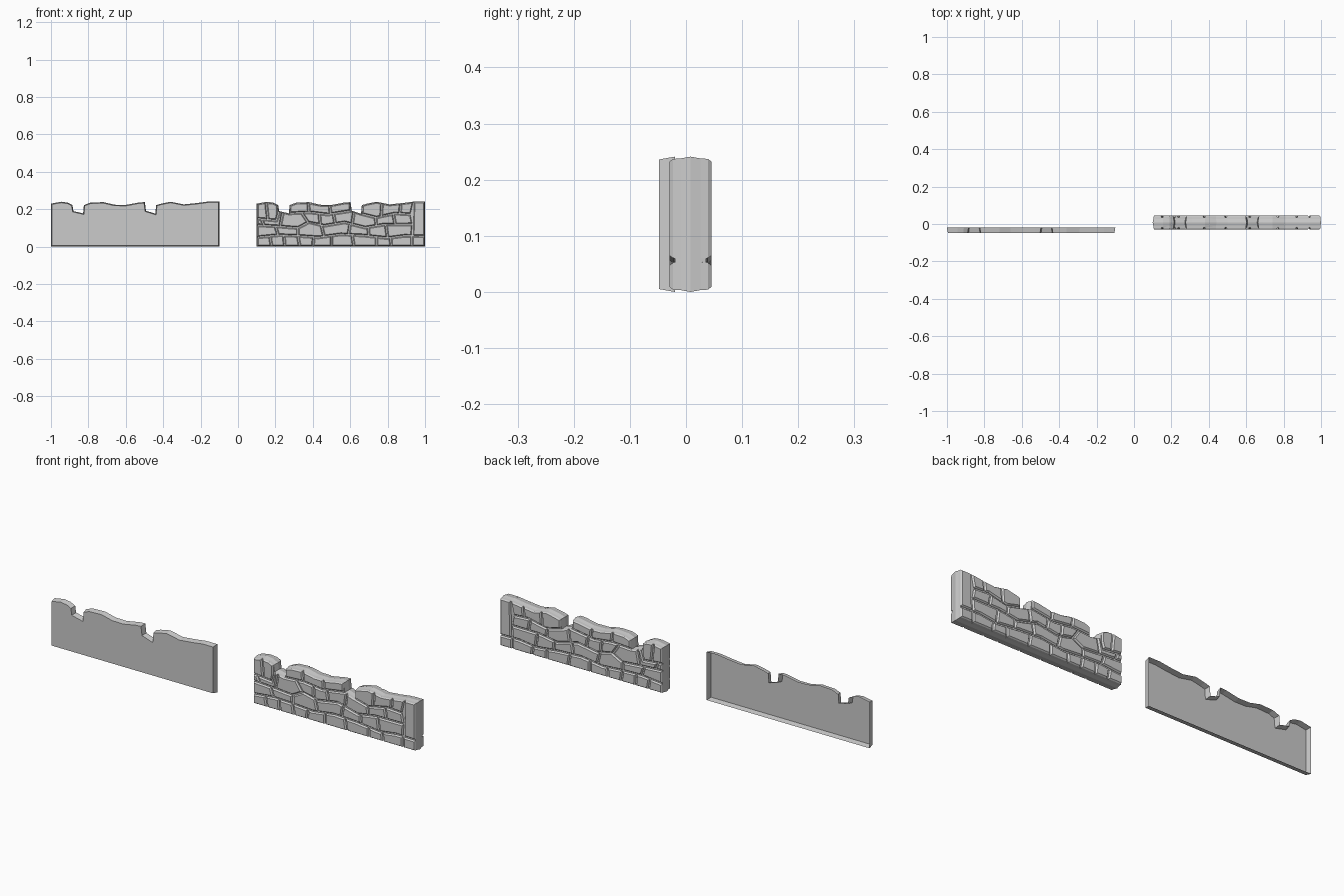
import bpy, bmesh
from mathutils import Vector

if "Cube" in bpy.data.objects:
    bpy.data.objects.remove(bpy.data.objects["Cube"])

# Broken top outline of the wall (local x 0..0.9), with two notches
TOP = [(0, .23), (.055, .24), (.09, .235), (.115, .222), (.12, .19), (.172, .178), (.176, .222),
       (.21, .235), (.28, .238), (.34, .224), (.40, .223), (.47, .236), (.502, .238), (.508, .192),
       (.558, .176), (.562, .222), (.59, .23), (.64, .24), (.71, .226), (.78, .233), (.84, .241), (.9, .241)]
# Wavy course lines between the stones
L0 = [(0, 0), (.9, 0)]
L1 = [(0, .05), (.12, .062), (.22, .058), (.33, .05), (.45, .066), (.57, .06), (.70, .046), (.79, .058), (.9, .056)]
L2 = [(0, .115), (.12, .108), (.22, .10), (.28, .132), (.36, .112), (.47, .13), (.58, .102), (.68, .118), (.9, .12)]
L3 = [(0, .15), (.105, .14), (.12, .19), (.172, .178), (.28, .184), (.38, .172), (.508, .192),
      (.558, .176), (.64, .155), (.74, .178), (.9, .168)]
# Each course: lower line, upper line, joints as (x at bottom, x at top)
COURSES = [
    (L0, L1, [(0, 0), (.08, .07), (.15, .145), (.23, .22), (.30, .305), (.40, .40),
              (.52, .51), (.64, .64), (.72, .715), (.83, .83), (.9, .9)]),
    (L1, L2, [(0, 0), (.115, .10), (.22, .22), (.36, .345), (.49, .50), (.60, .595), (.70, .69), (.83, .835)]),
    (L2, L3, [(0, 0), (.04, .025), (.125, .14), (.275, .24), (.34, .335), (.42, .41),
              (.51, .52), (.64, .635), (.74, .73), (.835, .825)]),
    (L3, TOP, [(0, 0), (.06, .05), (.115, .115)]),
    (L3, TOP, [(.176, .176), (.28, .275), (.395, .39), (.502, .502)]),
    (L3, TOP, [(.562, .562), (.665, .67), (.765, .77), (.825, .84)]),
    (L1, TOP, [(.833, .838), (.9, .9)]),
]


def clip(line, a, b):
    """Part of a polyline between x = a and x = b."""
    def at(x):
        for (x0, z0), (x1, z1) in zip(line, line[1:]):
            if x0 <= x <= x1:
                return (x, z0 + (z1 - z0) * (x - x0) / (x1 - x0))
    mid = [p for p in line if a + .008 < p[0] < b - .008]
    return [at(a)] + mid + [at(b)]


def inset(poly, d):
    """Shrink a counter-clockwise outline by d with mitred corners."""
    out = []
    for i, p in enumerate(poly):
        p, a, b = Vector(p), Vector(poly[i - 1]), Vector(poly[(i + 1) % len(poly)])
        u, v = (p - a).normalized(), (b - p).normalized()
        n, m = Vector((-u.y, u.x)), Vector((-v.y, v.x))
        out.append(p + (n + m) * (d / max(1 + n.dot(m), .5)))
    return out


def block(bm, outline, layers, ox):
    """Open-backed block: stacked (inset, depth) rings closed by a front face."""
    rings = [[bm.verts.new((p[0] + ox, -y, p[1])) for p in inset(outline, d)] for d, y in layers]
    n = len(outline)
    for r, s in zip(rings, rings[1:]):
        for i in range(n):
            bm.faces.new((r[i], r[(i + 1) % n], s[(i + 1) % n], s[i]))
    bm.faces.new(rings[-1])


def make(name, bm, y, mirror):
    me = bpy.data.meshes.new(name)
    bm.to_mesh(me)
    bm.free()
    ob = bpy.data.objects.new(name, me)
    ob.location.y = y
    bpy.context.collection.objects.link(ob)
    if mirror:
        mod = ob.modifiers.new("Mirror", 'MIRROR')
        mod.use_axis = (False, True, False)
        mod.merge_threshold = .0001
    return ob


outline = L0 + TOP[::-1]
core = [(0, 0), (.005, .028)]

# Plain half panel, open at the back
bm = bmesh.new()
block(bm, outline, core, -1)
make("plain_wall_panel", bm, -.02, False)

# Mortar core of the stone wall
bm = bmesh.new()
block(bm, outline, core, .1)
make("mortar_core", bm, .008, True)

# Chamfered stones on both faces
bm = bmesh.new()
for low, high, joints in COURSES:
    for (b0, t0), (b1, t1) in zip(joints, joints[1:]):
        stone = clip(low, b0, b1) + clip(high, t0, t1)[::-1]
        block(bm, stone, [(.003, .018), (.004, .031), (.0085, .037)], .1)
make("wall_stones", bm, .008, True)
